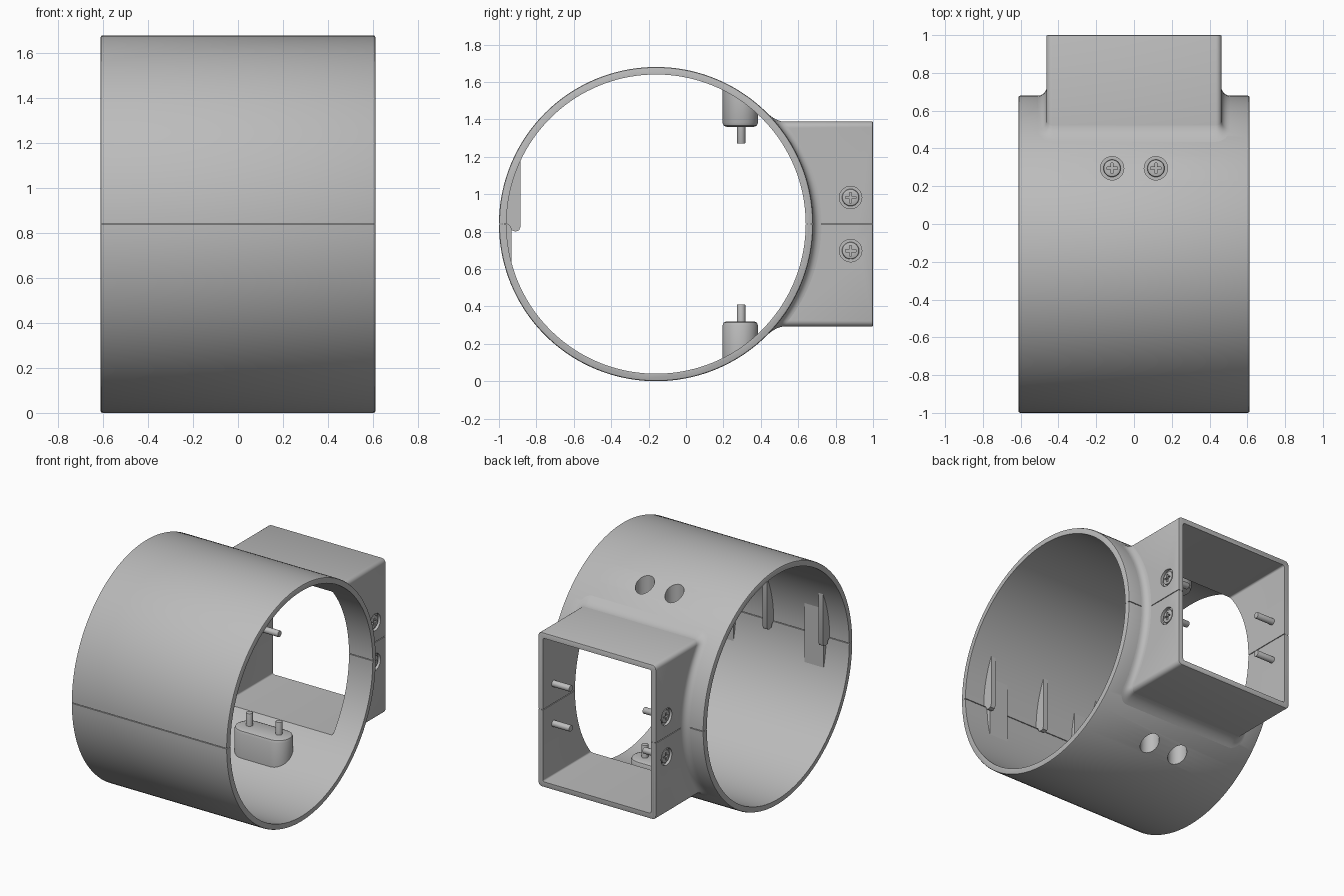
import bpy, bmesh
from math import sin, cos, pi, sqrt, radians
from mathutils import Matrix, Vector

cube = bpy.data.objects.get("Cube")
if cube:
    bpy.data.objects.remove(cube, do_unlink=True)

grey = bpy.data.materials.new("mid_grey")
grey.use_nodes = True
COLOUR = (0.5, 0.5, 0.5, 1)
grey.diffuse_color = COLOUR
grey.node_tree.nodes["Principled BSDF"].inputs["Base Color"].default_value = COLOUR

CY, CZ = -0.16, 0.84            # tube axis
R_OUT, R_IN, HALF = 0.84, 0.80, 0.612
BOX_X, BOX_Z, WALL = 0.463, 0.548, 0.038
BOSS_Y, SCREW_X = 0.29, 0.116
AXES = {"x": lambda u, v, w: (w, u, v),
        "y": lambda u, v, w: (u, w, v),
        "z": lambda u, v, w: (u, v, w)}


def finish(bm, name):
    bmesh.ops.recalc_face_normals(bm, faces=bm.faces)
    mesh = bpy.data.meshes.new(name)
    bm.to_mesh(mesh)
    bm.free()
    mesh.materials.append(grey)
    obj = bpy.data.objects.new(name, mesh)
    bpy.context.collection.objects.link(obj)
    return obj


def prism(name, outline, axis, w0, w1, bevel0=0, bevel1=0):
    """Extrude a 2D outline along an axis, optionally bevelling each end."""
    bm = bmesh.new()
    rings = [[bm.verts.new(AXES[axis](u, v, w)) for u, v in outline] for w in (w0, w1)]
    caps = [bm.faces.new(r) for r in rings]
    n = len(outline)
    for i in range(n):
        j = (i + 1) % n
        bm.faces.new((rings[0][i], rings[0][j], rings[1][j], rings[1][i]))
    bmesh.ops.recalc_face_normals(bm, faces=bm.faces)
    edge_sets = [(list(c.edges), b) for c, b in zip(caps, (bevel0, bevel1)) if b]
    for edges, b in edge_sets:
        bmesh.ops.bevel(bm, geom=edges, offset=b, segments=2, profile=0.5, affect="EDGES")
    return finish(bm, name)


def circle(cu, cv, r, n=32):
    return [(cu + r * cos(2 * pi * i / n), cv + r * sin(2 * pi * i / n)) for i in range(n)]


def rounded(cu, cv, hu, hv, r, n=6, sub=1):
    """Rounded rectangle outline; sub splits the straight sides."""
    pts = []
    for k, (su, sv) in enumerate(((1, 1), (-1, 1), (-1, -1), (1, -1))):
        for i in range(n + 1):
            a = (k + i / n) * pi / 2
            pts.append((cu + su * (hu - r) + r * cos(a), cv + sv * (hv - r) + r * sin(a)))
    out = []
    for i, p in enumerate(pts):
        q = pts[(i + 1) % len(pts)]
        parts = sub if i % (n + 1) == n else 1
        out += [(p[0] + (q[0] - p[0]) * t / parts, p[1] + (q[1] - p[1]) * t / parts)
                for t in range(parts)]
    return out


def block(name, lo, hi):
    rect = [(lo[0], lo[1]), (hi[0], lo[1]), (hi[0], hi[1]), (lo[0], hi[1])]
    return prism(name, rect, "z", lo[2], hi[2])


def boolean(obj, tool, op="DIFFERENCE"):
    mod = obj.modifiers.new("cut", "BOOLEAN")
    mod.operation, mod.solver, mod.object = op, "EXACT", tool
    bpy.context.view_layer.objects.active = obj
    bpy.ops.object.modifier_apply(modifier=mod.name)
    bpy.data.objects.remove(tool, do_unlink=True)


# Housing: tube joined with a square socket at the back
body = prism("tube_housing", circle(CY, CZ, R_OUT, 144), "x", -HALF, HALF, 0.01, 0.01)
socket = prism("socket", rounded(0, CZ, BOX_X, BOX_Z, 0.03), "y", 0.2, 1.0, 0, 0.006)
boolean(body, socket, "UNION")

# Tube cavity, leaving two screw bosses standing on its wall
cavity = prism("cavity", circle(CY, CZ, R_IN, 144), "x", -1, 1)
for s in (1, -1):
    boss = prism("boss", rounded(0, BOSS_Y, 0.21, 0.095, 0.094, 10), "z",
                 CZ + s * 0.52, CZ + s * 0.9, 0.022, 0)
    boolean(cavity, boss)
boolean(body, cavity)
boolean(body, prism("socket_cavity", rounded(0, CZ, BOX_X - WALL, BOX_Z - WALL, 0.012),
                    "y", 0.42, 1.1))

# Screw recesses in the bosses and in the socket sides
for s in (1, -1):
    for k in (1, -1):
        boolean(body, prism("recess", circle(k * SCREW_X, BOSS_Y + 0.005, 0.062), "z",
                            CZ + s * 0.575, CZ + s * 0.9))
        boolean(body, prism("recess", circle(0.88, CZ + k * 0.142, 0.06), "x",
                            s * (BOX_X - 0.02), s * 0.6))

# Fine seam between the upper and lower halves
inner = BOX_X - WALL
for lo_x, hi_x, lo_y, hi_y in ((-0.7, 0.7, -1.1, -0.985), (-0.7, 0.7, -0.97, -0.8),
                               (-0.7, 0.7, 0.5, 0.65), (-inner - 0.01, inner + 0.01, 0.5, 1.1),
                               (BOX_X - 0.01, 0.7, 0.667, 1.1),
                               (-0.7, 0.01 - BOX_X, 0.667, 1.1)):
    boolean(body, block("seam", (lo_x, lo_y, CZ - 0.0025), (hi_x, hi_y, CZ + 0.0025)))

# Fillet where the socket meets the tube
F, STEPS = 0.045, 6
bm = bmesh.new()
rows = []
for i in range(STEPS + 1):
    a = i / STEPS * pi / 2
    d, h = F * (1 - sin(a)), F * (1 - cos(a))
    rows.append([bm.verts.new((x, CY + sqrt(R_OUT ** 2 - (z - CZ) ** 2) + h, z))
                 for x, z in rounded(0, CZ, BOX_X + d, BOX_Z + d, 0.03 + d, 6, 24)])
for r0, r1 in zip(rows, rows[1:]):
    for i in range(len(r0)):
        j = (i + 1) % len(r0)
        bm.faces.new((r0[i], r0[j], r1[j], r1[i]))
fillet = finish(bm, "socket_fillet")
if sum((f.normal.y * f.area for f in fillet.data.polygons)) < 0:
    fillet.data.flip_normals()

# Locating ribs and thin pads on the inside of the front wall
rib_profile = [(-0.885, 1.185), (-0.885, 0.825), (-0.893, 0.806), (-0.91, 0.80),
               (-0.932, 0.806), (-0.942, 0.83), (-0.97, 0.85), (-0.97, 0.95), (-0.90, 1.18)]
for name, x in (("left_rib", 0.44), ("middle_rib", 0), ("right_rib", -0.44)):
    prism(name, rib_profile, "x", x - 0.018, x + 0.018)
for name, s in (("left_pad", 1), ("right_pad", -1)):
    prism(name, [(-0.932, 0.61), (-0.932, 1.05), (-0.95, 1.0), (-0.97, 0.84), (-0.95, 0.68)],
          "x", s * 0.28, s * 0.43)

# Cross-head screw, pointing down from its head at the origin
screw = prism("screw", circle(0, 0, 0.046), "z", -0.026, 0, 0, 0.008)
boolean(screw, prism("shank", circle(0, 0, 0.022, 24), "z", -0.17, -0.015, 0.003, 0), "UNION")
for hx, hy in ((0.028, 0.006), (0.006, 0.028)):
    boolean(screw, block("slot", (-hx, -hy, -0.014), (hx, hy, 0.01)))


def place_screw(name, point, direction):
    obj = bpy.data.objects.new(name, screw.data)
    turn = Vector(direction).to_track_quat("Z", "Y").to_matrix().to_4x4()
    obj.matrix_world = Matrix.Translation(point) @ turn
    bpy.context.collection.objects.link(obj)


for s, v, side in ((1, "top", "left"), (-1, "bottom", "right")):
    for k in (1, -1):
        n = "a" if k > 0 else "b"
        place_screw(f"{v}_screw_{n}", (k * SCREW_X, BOSS_Y + 0.005, CZ + s * 0.6), (0, 0, s))
        place_screw(f"{side}_screw_{n}", (s * (BOX_X - 0.005), 0.88, CZ + k * 0.142), (s, 0, 0))
bpy.data.objects.remove(screw, do_unlink=True)

# Smooth curved faces, keep hard edges
bpy.ops.object.select_all(action="DESELECT")
for obj in bpy.context.collection.objects:
    if obj.type == "MESH":
        obj.select_set(True)
        bpy.context.view_layer.objects.active = obj
bpy.ops.object.shade_smooth_by_angle(angle=radians(30))
